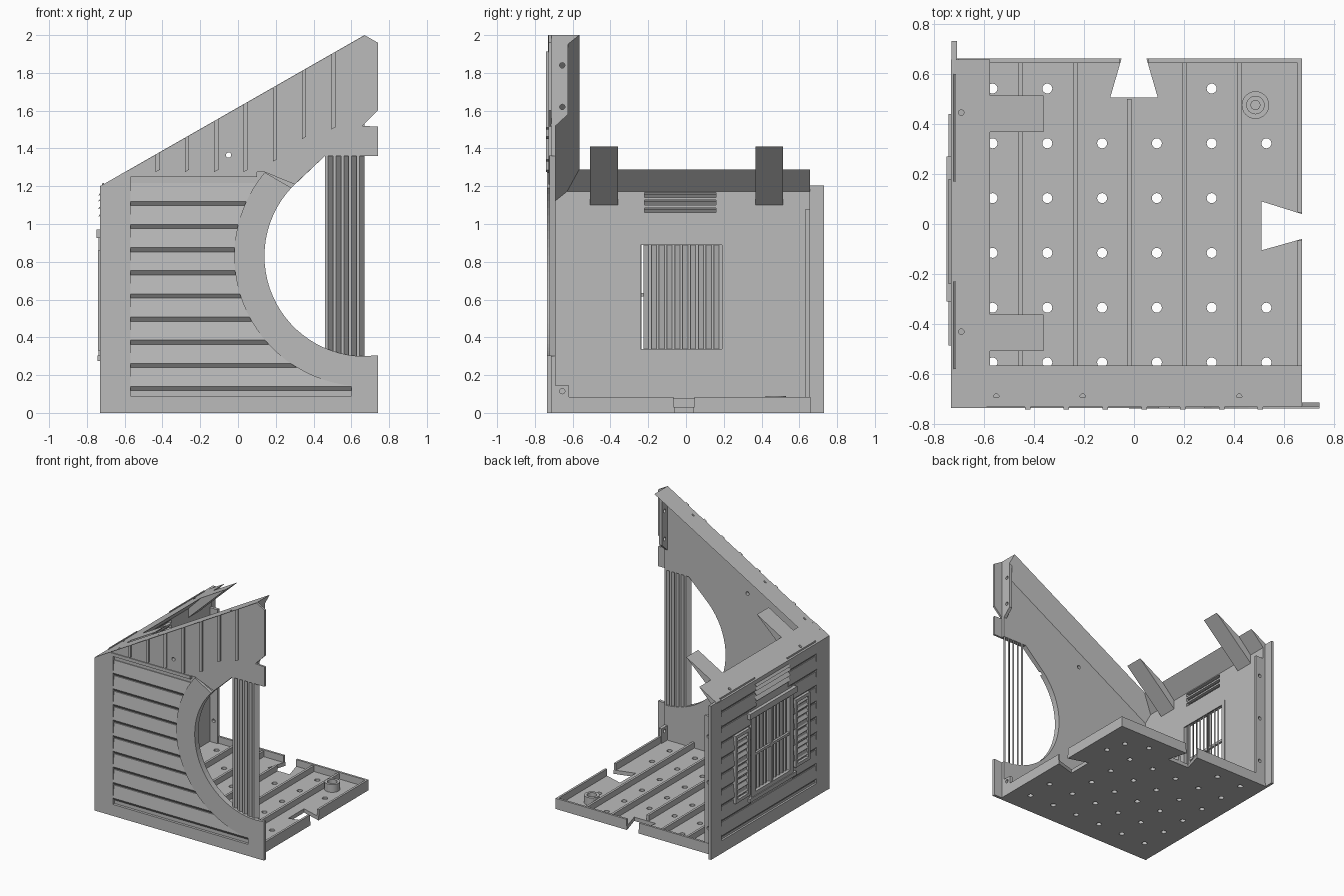
import bpy, bmesh, math
from mathutils import Matrix

if "Cube" in bpy.data.objects:
    bpy.data.objects.remove(bpy.data.objects["Cube"])

grey = bpy.data.materials.new("plain grey")
grey.use_nodes = True
grey.diffuse_color = (0.5, 0.5, 0.5, 1)
grey.node_tree.nodes["Principled BSDF"].inputs["Base Color"].default_value = (0.5, 0.5, 0.5, 1)


def add_prism(bm, pts, axis, a, b):
    """Extrude a closed 2D outline along an axis from a to b."""
    place = {"x": lambda p, t: (t, p[0], p[1]),
             "y": lambda p, t: (p[0], t, p[1]),
             "z": lambda p, t: (p[0], p[1], t)}[axis]
    lo = [bm.verts.new(place(p, a)) for p in pts]
    hi = [bm.verts.new(place(p, b)) for p in pts]
    faces = [bm.faces.new(lo), bm.faces.new(hi[::-1])]
    for i in range(len(pts)):
        j = (i + 1) % len(pts)
        faces.append(bm.faces.new((lo[i], hi[i], hi[j], lo[j])))
    bmesh.ops.recalc_face_normals(bm, faces=faces)


def rect(u0, u1, v0, v1):
    return [(u0, v0), (u1, v0), (u1, v1), (u0, v1)]


def disc(u, v, r, n=16):
    return [(u + r * math.cos(math.tau * i / n), v + r * math.sin(math.tau * i / n)) for i in range(n)]


def part(name, prisms, shear=None):
    """One object from a list of (outline, axis, start, end)."""
    bm = bmesh.new()
    for p in prisms:
        add_prism(bm, *p)
    if shear:
        bmesh.ops.transform(bm, matrix=shear, verts=bm.verts)
    me = bpy.data.meshes.new(name)
    bm.to_mesh(me)
    bm.free()
    me.materials.append(grey)
    ob = bpy.data.objects.new(name, me)
    bpy.context.scene.collection.objects.link(ob)
    return ob


def cut(ob, prisms):
    """Cut openings, then bake the result and drop the cutter."""
    cutter = part("cutter", prisms)
    cutter.hide_render = True
    mod = ob.modifiers.new("openings", "BOOLEAN")
    mod.operation, mod.solver, mod.object = "DIFFERENCE", "EXACT", cutter
    deps = bpy.context.evaluated_depsgraph_get()
    me = bpy.data.meshes.new_from_object(ob.evaluated_get(deps))
    ob.modifiers.clear()
    ob.data = me
    bpy.data.objects.remove(cutter)


CX, CZ, R_IN, R_OUT = 0.67, 0.83, 0.53, 0.69
SLOPE = 0.8 / 1.4


def roof(x):
    return 1.2 + (x + 0.73) * SLOPE


def arc(r, a0, a1, n=28):
    return [(CX + r * math.cos(math.radians(a0 + (a1 - a0) * i / n)),
             CZ + r * math.sin(math.radians(a0 + (a1 - a0) * i / n))) for i in range(n + 1)]


# Front wall: backing, thin lip, raised border and arch ring
inner = arc(R_IN, 270, 137)
back = [(-0.71, 0), (CX, 0)] + inner + [(0.46, 1.36), (CX, 1.36), (CX, roof(CX)), (-0.71, roof(-0.71))]
front_wall = part("front_wall", [(back, "y", -0.715, -0.69)])
gable = [(-0.6, 1.275), (0.14, 1.275), (0.3, 1.21), (0.46, 1.36), (0.74, 1.36), (0.74, 1.515),
         (0.66, 1.52), (0.74, 1.6), (0.74, 1.96), (CX, 2.0), (-0.6, roof(-0.6))]
gable_face = part("gable_face", [(gable, "y", -0.728, -0.713)])
peg_hole = [(disc(-0.05, 1.365, 0.014), "y", -0.8, -0.6)]
cut(front_wall, peg_hole)
cut(gable_face, peg_hole)
part("front_border", [
    ([(-0.73, 0), (-0.57, 0), (-0.57, 1.25), (0.1, 1.25), (0.1, 1.275), (-0.6, 1.275), (-0.73, 1.2)],
     "y", -0.735, -0.713),
    (rect(-0.57, 0.74, 0, 0.09), "y", -0.735, -0.713),
    (rect(0.6, 0.74, 0.09, 0.145), "y", -0.735, -0.713)])
ring = arc(R_OUT, 140, 270) + [(0.74, 0.14), (0.74, 0.305)] + inner
part("arch_ring", [(ring, "y", -0.737, -0.713)])


# Overlapping boards with a sloped lower edge
def board(out, base, z0, z1):
    return [(base, z0), (out, z0 + 0.025), (base + (out - base) * 0.4, z1), (base, z1)]


STEPS = [0.115 + 0.1225 * i for i in range(10)]
rows = []
for z0, z1 in zip(STEPS, STEPS[1:]):
    end = max(CX - math.sqrt(max(R_OUT ** 2 - (z - CZ) ** 2, 0.005)) for z in (z0, z1))
    rows.append((board(-0.734, -0.713, z0, z1), "x", -0.57, min(end, 0.6) + 0.01))
part("front_siding", rows)

# Gable battens
battens = []
for i in range(7):
    x = -0.425 + 0.155 * i
    low = (1.275, 1.275, 1.275, 1.275, 1.33, 1.45, 1.5)[i]
    battens.append(([(x - 0.011, low), (x + 0.011, low + 0.012), (x + 0.011, roof(x + 0.011)),
                     (x - 0.011, roof(x - 0.011))], "y", -0.74, -0.72))
part("gable_battens", battens)

# Slatted column beside the opening
pitch = 0.042
part("column_slats", [([(x, -0.722), (x + 0.016, -0.722), (x + pitch, -0.692), (x + pitch - 0.016, -0.692)],
                       "z", 0.29, 1.37) for x in [0.46 + pitch * i for i in range(5)]])

# Roof ledges: wedge-shaped flanges along the gable and the side wall
shear = Matrix.Identity(4)
shear[2][0] = SLOPE
shear[2][3] = roof(0)
ledge = part("gable_ledge", [([(-0.73, 0), (-0.565, 0), (-0.69, -0.1)], "x", -0.725, CX)], shear)
cut(ledge, [(disc(x, -0.69, 0.011), "z", roof(x) - 0.03, 2.1) for x in (-0.55, -0.205, 0.42)])
side_ledge = part("side_ledge", [([(-0.73, 1.2), (-0.575, 1.288), (-0.69, 1.17), (-0.73, 1.17)], "y", -0.72, 0.657)])
cut(side_ledge, [(disc(-0.69, y, 0.011), "z", 1.195, 1.4) for y in (-0.43, 0.445)])
part("roof_tabs", [([(-0.69, 1.1), (-0.362, 1.41), (-0.575, 1.288), (-0.7, 1.2)], "y", y, y + 0.147)
                   for y in (-0.508, 0.367)])

# Joining flanges with screw holes
f1 = part("gable_flange", [([(-0.7, 1.52), (-0.69, 1.52), (-0.625, 1.58), (-0.625, 1.96), (-0.7, 1.96)], "x", 0.645, CX),
                           (rect(-0.7, -0.62, 0.03, 0.145), "x", 0.645, CX)])
cut(f1, [(disc(-0.655, z, 0.014), "x", 0.6, 0.7) for z in (0.115, 1.62, 1.84)])
f2 = part("side_flange", [(rect(-0.7, -0.62, 0.03, 1.08), "y", 0.633, 0.657)])
cut(f2, [(disc(-0.655, z, 0.014), "y", 0.6, 0.7) for z in (0.2, 0.56, 0.92)])

# Side wall: backing with window and vent openings, raised border, back lip
side_wall = part("side_wall", [(rect(-0.7, 0.657, 0, 1.19), "x", -0.713, -0.688)])
cut(side_wall, [(rect(-0.24, 0.205, 0.33, 0.92), "x", -0.8, -0.6)] +
    [(rect(-0.22, 0.16, z, z + 0.026), "x", -0.8, -0.6) for z in (1.06, 1.1, 1.14)])
part("side_border", [
    (rect(-0.735, -0.58, 0, 1.2), "x", -0.728, -0.71),
    (rect(0.6, 0.73, 0, 1.205), "x", -0.728, -0.707),
    (rect(-0.58, 0.6, 0, 0.1), "x", -0.728, -0.71),
    (rect(-0.58, 0.6, 1.18, 1.2), "x", -0.728, -0.71)])
rows = []
for z0, z1 in zip(STEPS, STEPS[1:]):
    prof = board(-0.731, -0.71, z0, z1)
    if z1 < 0.3:
        spans = [(-0.58, 0.6)]
    elif z0 < 0.95:
        spans = [(-0.58, -0.28), (0.24, 0.6)]
    else:
        spans = [(-0.58, -0.23), (0.17, 0.6)]
    rows += [(prof, "y", a, b) for a, b in spans]
part("side_siding", rows)
part("vent_louvres", [([(-0.713, z + 0.035), (-0.708, z + 0.04), (-0.735, z), (-0.74, z)], "y", -0.24, 0.18)
                      for z in (1.04, 1.08, 1.12, 1.15)])
part("wall_fill", [(rect(-0.28, 0.24, 0.965, 1.05), "x", -0.722, -0.71)])


# Window frame, glazing bars and vertical slats
def frame(y0, y1, z0, z1, w, a, b):
    return [(rect(y0, y0 + w, z0, z1), "x", a, b), (rect(y1 - w, y1, z0, z1), "x", a, b),
            (rect(y0 + w, y1 - w, z0, z0 + w), "x", a, b), (rect(y0 + w, y1 - w, z1 - w, z1), "x", a, b)]


part("window_frame", frame(-0.28, 0.24, 0.29, 0.96, 0.045, -0.738, -0.708) +
     [(rect(-0.025, -0.005, 0.33, 0.92), "x", -0.735, -0.718),
      (rect(-0.24, 0.2, 0.615, 0.635), "x", -0.735, -0.718)])
part("window_trim", [(rect(-0.31, 0.27, 0.925, 0.97), "x", -0.748, -0.71),
                     (rect(-0.31, 0.27, 0.275, 0.305), "x", -0.745, -0.71)])
part("inner_window_frame", frame(-0.272, 0.22, 0.308, 0.92, 0.03, -0.69, -0.682))
pitch = 0.0415
part("window_slats", [([(-0.716, y), (-0.716, y + 0.014), (-0.69, y + pitch), (-0.69, y + pitch - 0.014)],
                       "z", 0.32, 0.93) for y in [-0.225 + pitch * i for i in range(10)]])

# Shutters with louvres
for name, y0 in (("front_shutter", -0.485), ("back_shutter", 0.26)):
    bits = frame(y0, y0 + 0.18, 0.33, 0.86, 0.025, -0.74, -0.712)
    bits += [(board(-0.738, -0.712, z, z + 0.048), "y", y0 + 0.02, y0 + 0.16)
             for z in [0.355 + 0.048 * i for i in range(10)]]
    part(name, bits)

# Floor with dovetail notches, drain holes and a drilled boss
floor = part("floor", [([(-0.71, -0.7), (CX, -0.7), (CX, -0.06), (0.51, -0.105), (0.51, 0.09), (CX, 0.04),
                         (CX, 0.66), (0.05, 0.66), (0.095, 0.505), (-0.095, 0.505), (-0.05, 0.66),
                         (-0.71, 0.66)], "z", 0, 0.03)])
holes = [(disc(0.485, 0.475, 0.02), "z", -0.1, 0.2)]
for i in range(6):
    for j in range(6):
        if (j == 5 and i in (2, 3, 5)) or (i == 5 and j in (2, 3)):
            continue
        holes.append((disc(-0.565 + 0.2188 * i, -0.553 + 0.2188 * j, 0.02), "z", -0.1, 0.2))
cut(floor, holes)
boss = part("floor_boss", [(disc(0.485, 0.475, 0.055, 24), "z", 0.028, 0.09)])
cut(boss, [(disc(0.485, 0.475, 0.02), "z", -0.1, 0.06), (disc(0.485, 0.475, 0.035, 24), "z", 0.05, 0.2)])
part("floor_rim", [(rect(-0.7, -0.055, 0.643, 0.66), "z", 0, 0.083), (rect(0.055, CX, 0.643, 0.66), "z", 0, 0.083),
                   (rect(CX - 0.017, CX, -0.7, -0.065), "z", 0, 0.083),
                   (rect(CX - 0.017, CX, 0.045, 0.643), "z", 0, 0.083)])
part("floor_ribs", [(rect(x - 0.009, x + 0.009, -0.7, 0.5 if abs(x) < 0.1 else 0.645), "z", 0.025, 0.075)
                    for x in (-0.455, -0.235, -0.018, 0.2, 0.42)])
